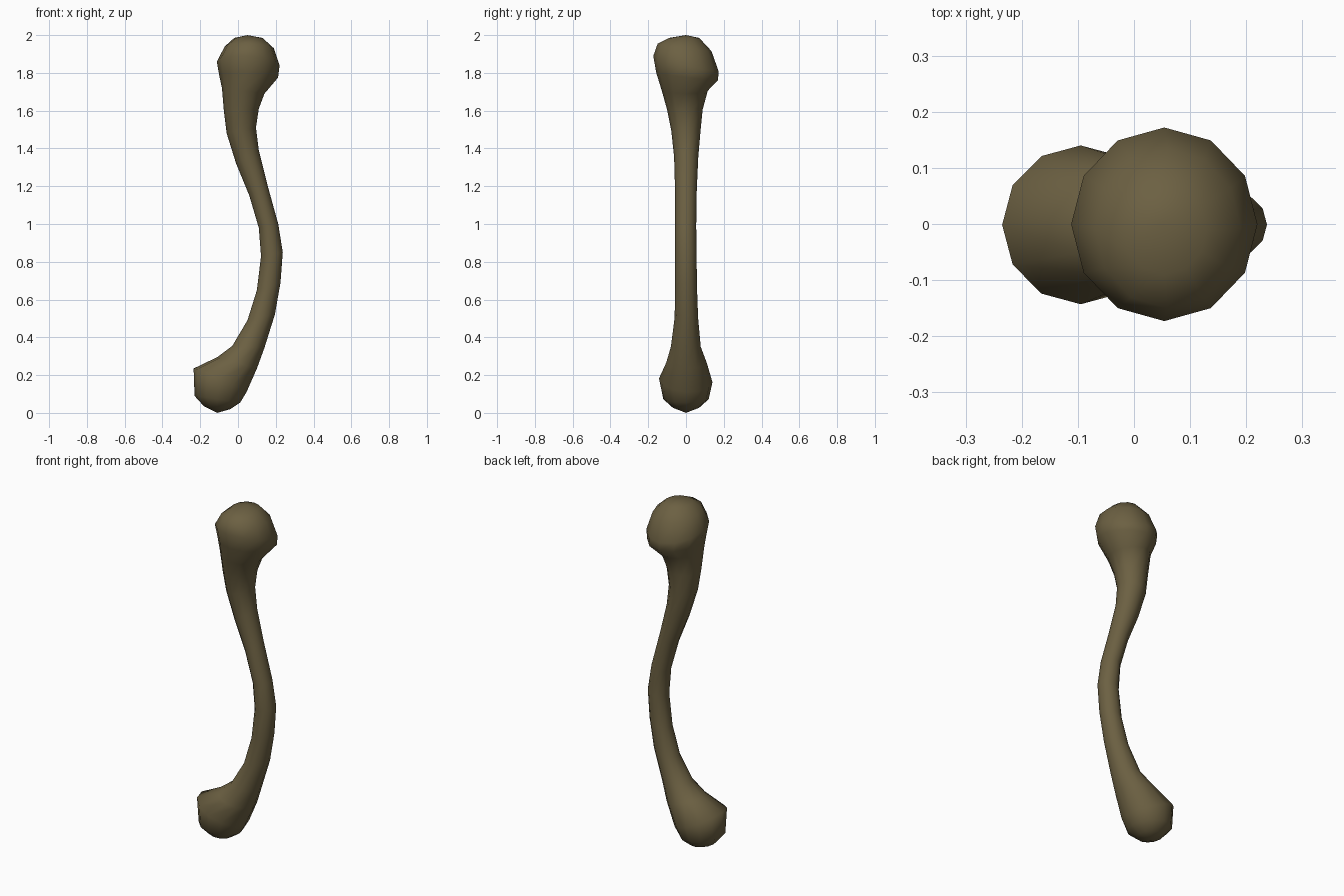
import bpy, bmesh, math
from mathutils import Vector

SIDES = 12

# Cross-sections from foot to head:
# left x, left z, right x, right z, front y, back y, back-to-front height drop
SECTIONS = [
    (-0.18, 0.035, -0.04, 0.020, -0.07, 0.07, 0.0),
    (-0.23, 0.09, 0.012, 0.055, -0.12, 0.12, 0.0),
    (-0.235, 0.235, 0.045, 0.11, -0.143, 0.140, 0.01),
    (-0.11, 0.295, 0.10, 0.235, -0.105, 0.11, 0.0),
    (-0.03, 0.355, 0.14, 0.345, -0.08, 0.078, 0.0),
    (0.05, 0.49, 0.195, 0.52, -0.06, 0.064, 0.0),
    (0.10, 0.65, 0.225, 0.69, -0.058, 0.058, 0.0),
    (0.122, 0.83, 0.237, 0.85, -0.058, 0.056, 0.0),
    (0.11, 0.98, 0.213, 1.00, -0.058, 0.054, 0.0),
    (0.06, 1.15, 0.155, 1.21, -0.058, 0.057, 0.0),
    (-0.01, 1.32, 0.11, 1.39, -0.063, 0.065, 0.0),
    (-0.06, 1.48, 0.095, 1.51, -0.078, 0.077, 0.0),
    (-0.075, 1.60, 0.11, 1.61, -0.10, 0.088, 0.0),
    (-0.085, 1.72, 0.14, 1.69, -0.128, 0.115, 0.0),
    (-0.10, 1.79, 0.212, 1.775, -0.158, 0.17, 0.02),
    (-0.112, 1.86, 0.22, 1.84, -0.173, 0.172, 0.04),
    (-0.07, 1.94, 0.19, 1.93, -0.15, 0.135, 0.02),
    (-0.02, 1.985, 0.13, 1.985, -0.09, 0.07, 0.0),
]
FOOT_TIP = (-0.11, 0.0, 0.0)
HEAD_TIP = (0.05, 0.0, 2.0)

bone_mat = bpy.data.materials.new("old_bone_brown")
bone_mat.diffuse_color = (0.150, 0.118, 0.055, 1)


def ring(bm, lx, lz, rx, rz, fy, by, drop):
    left, right = Vector((lx, 0, lz)), Vector((rx, 0, rz))
    centre = (left + right) / 2 + Vector((0, (fy + by) / 2, 0))
    across = (right - left) / 2
    depth = Vector((0, (by - fy) / 2, -drop))
    return [bm.verts.new(centre + across * math.cos(a) + depth * math.sin(a))
            for a in (2 * math.pi * i / SIDES for i in range(SIDES))]


# Curved bone: lofted shaft with a knob at each end
bm = bmesh.new()
rings = [ring(bm, *s) for s in SECTIONS]
foot, head = bm.verts.new(FOOT_TIP), bm.verts.new(HEAD_TIP)
for i in range(SIDES):
    j = (i + 1) % SIDES
    for lo, hi in zip(rings, rings[1:]):
        bm.faces.new((lo[i], lo[j], hi[j], hi[i]))
    bm.faces.new((foot, rings[0][j], rings[0][i]))
    bm.faces.new((head, rings[-1][i], rings[-1][j]))
bmesh.ops.recalc_face_normals(bm, faces=bm.faces)
for f in bm.faces:
    f.smooth = True
mesh = bpy.data.meshes.new("curved_bone")
bm.to_mesh(mesh)
bm.free()
mesh.materials.append(bone_mat)
bone = bpy.data.objects.new("curved_bone", mesh)
bpy.context.collection.objects.link(bone)
